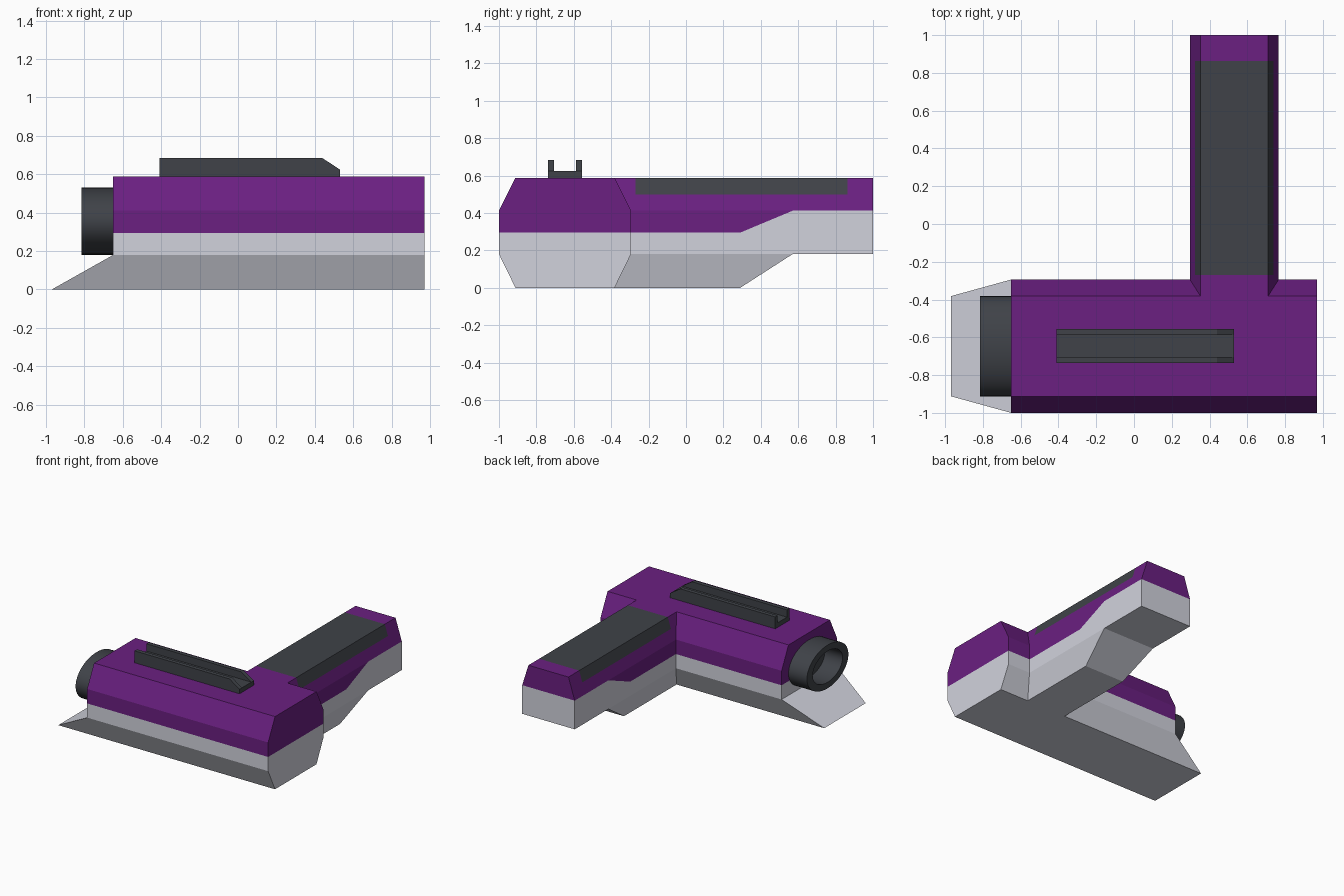
import bpy, bmesh, math
from mathutils import Vector

if "Cube" in bpy.data.objects:
    bpy.data.objects.remove(bpy.data.objects["Cube"])


def material(name, rgb):
    m = bpy.data.materials.new(name)
    m.diffuse_color = (*rgb, 1)
    m.use_nodes = True
    m.node_tree.nodes["Principled BSDF"].inputs["Base Color"].default_value = m.diffuse_color
    return m


LIGHT = material("light_shell", (0.64, 0.65, 0.72))
PURPLE = material("purple_shell", (0.145, 0.014, 0.22))
DARK = material("dark_rubber", (0.05, 0.055, 0.065))


def finish(bm, name, mats):
    bmesh.ops.remove_doubles(bm, verts=bm.verts, dist=1e-4)
    bmesh.ops.recalc_face_normals(bm, faces=bm.faces)
    me = bpy.data.meshes.new(name)
    bm.to_mesh(me)
    bm.free()
    for m in mats:
        me.materials.append(m)
    ob = bpy.data.objects.new(name, me)
    bpy.context.collection.objects.link(ob)
    return ob


def loft(name, stations, place, mat_of, start_cap=True):
    """Symmetric shell: each station is a list of (along, half_width, z) levels."""
    bm = bmesh.new()

    def face(points, mat):
        unique = []
        for p in points:
            if all((p - q).length > 1e-4 for q in unique):
                unique.append(p)
        if len(unique) > 2:
            bm.faces.new([bm.verts.new(p) for p in unique]).material_index = mat

    pt = lambda lv, s: Vector(place(lv[0], s * lv[1], lv[2]))
    top = len(stations[0]) - 1
    for i, (a, b) in enumerate(zip(stations, stations[1:])):
        for k in range(top):
            for s in (-1, 1):
                face([pt(a[k], s), pt(b[k], s), pt(b[k + 1], s), pt(a[k + 1], s)], mat_of(i, k))
        for k in (0, top):
            face([pt(a[k], -1), pt(b[k], -1), pt(b[k], 1), pt(a[k], 1)], mat_of(i, k))
    for st in ([stations[0]] if start_cap else []) + [stations[-1]]:
        for k in range(top):
            face([pt(st[k], -1), pt(st[k], 1), pt(st[k + 1], 1), pt(st[k + 1], -1)],
                 0 if k < 2 else 1)
    return finish(bm, name, [LIGHT, PURPLE, DARK])


# Main body, with a sloping lip under the muzzle
CY = -0.647
levels = [(0.265, 0.0), (0.353, 0.18), (0.353, 0.295), (0.353, 0.412), (0.265, 0.588)]
front = [(-0.97 if z == 0 else -0.65, w, z) for w, z in levels]
rear = [(0.97, w, z) for w, z in levels]
loft("main_body", [front, rear], lambda a, w, z: (a, CY + w, z),
     lambda i, k: 0 if k < 2 else 1)

# Grip, starting on the body's back face and stepping up along its length
GX, WIDE, NARROW = 0.531, 0.235, 0.179
PAD_W = NARROW + (WIDE - NARROW) * 0.5


def grip_station(ys, t):
    """t = 0 for the deep part, 1 for the raised end."""
    if not isinstance(ys, tuple):
        ys = (ys,) * 6
    ws = (NARROW + (WIDE - NARROW) * t, WIDE, WIDE, WIDE, PAD_W, NARROW)
    zs = (0.18 * t, 0.18, 0.295 + 0.117 * t, 0.412, 0.50, 0.588)
    return list(zip(ys, ws, zs))


grip = [grip_station((-0.382, -0.294, -0.294, -0.294, -0.338, -0.382), 0),
        grip_station(-0.27, 0), grip_station(0.29, 0), grip_station(0.57, 1),
        grip_station(0.863, 1), grip_station(1.0, 1)]
loft("grip", grip, lambda a, w, z: (GX + w, a, z),
     lambda i, k: 0 if k < 2 else (2 if k >= 4 and 1 <= i <= 3 else 1), start_cap=False)

# Oval muzzle ring with a closed bore
bm = bmesh.new()
N = 48
rings = []
for x, f in ((-0.645, 1), (-0.815, 1), (-0.815, 0.72), (-0.655, 0.72)):
    rings.append([bm.verts.new((x, CY + 0.265 * f * math.cos(2 * math.pi * j / N),
                                0.355 + 0.175 * f * math.sin(2 * math.pi * j / N)))
                  for j in range(N)])
for a, b in zip(rings, rings[1:]):
    for j in range(N):
        n = (j + 1) % N
        bm.faces.new((a[j], a[n], b[n], b[j]))
bm.faces.new(rings[0])
bm.faces.new(rings[-1])
muzzle = finish(bm, "muzzle", [DARK])
bpy.context.view_layer.objects.active = muzzle
muzzle.select_set(True)
bpy.ops.object.shade_smooth_by_angle(angle=math.radians(30))

# Sight rail: floor strip and two walls with a bevelled end
bm = bmesh.new()


def prism(profile, y0, y1):
    f = bm.faces.new([bm.verts.new((x, y0, z)) for x, z in profile])
    ext = bmesh.ops.extrude_face_region(bm, geom=[f])["geom"]
    bmesh.ops.translate(bm, vec=(0, y1 - y0, 0),
                        verts=[g for g in ext if isinstance(g, bmesh.types.BMVert)])


wall = [(-0.41, 0.585), (0.53, 0.585), (0.53, 0.625), (0.44, 0.684), (-0.41, 0.684)]
strip = [(-0.41, 0.585), (0.53, 0.585), (0.53, 0.625), (-0.41, 0.625)]
prism(wall, -0.737, -0.705)
prism(strip, -0.705, -0.587)
prism(wall, -0.587, -0.555)
finish(bm, "sight_rail", [DARK])
